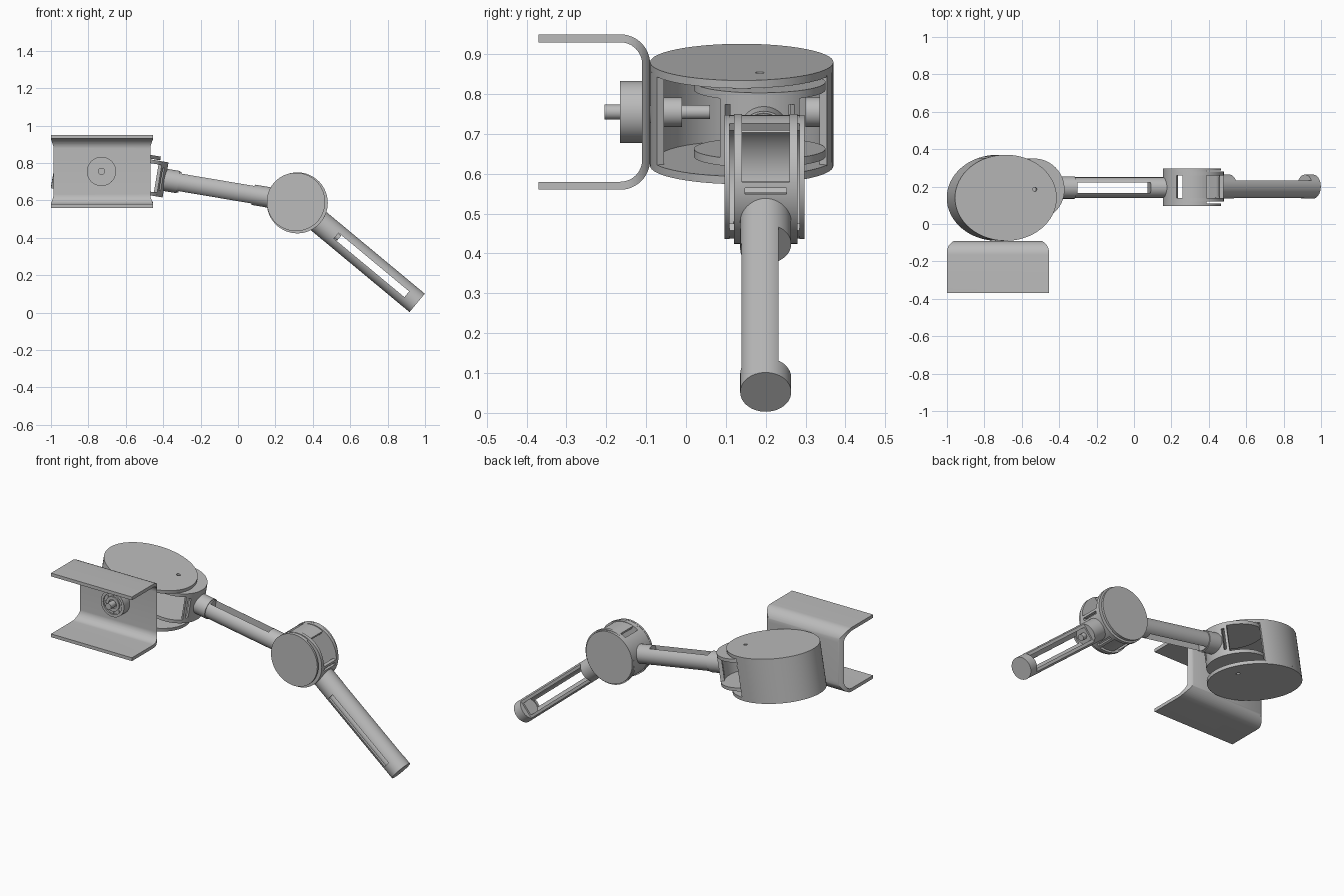
import bpy
import bmesh
from math import cos, sin, pi, radians
from mathutils import Matrix, Vector

if "Cube" in bpy.data.objects:
    bpy.data.objects.remove(bpy.data.objects["Cube"])

grey = bpy.data.materials.new("plain grey")
grey.use_nodes = True
colour = (0.5, 0.5, 0.5, 1)
grey.diffuse_color = colour
grey.node_tree.nodes["Principled BSDF"].inputs["Base Color"].default_value = colour
parts = []


# Outline helpers
def arc(cx, cy, rx, ry, a0, a1, n):
    return [(cx + rx * cos(radians(a0 + (a1 - a0) * i / n)),
             cy + ry * sin(radians(a0 + (a1 - a0) * i / n))) for i in range(n + 1)]


def disc(r, ry=None, cx=0, cy=0):
    return arc(cx, cy, r, ry or r, 0, 360, 64)[:-1]


def sector(rx, ry, wall, a0, a1):
    return arc(0, 0, rx, ry, a0, a1, 40) + arc(0, 0, rx - wall, ry - wall, a1, a0, 40)


def rect(x0, x1, y0, y1):
    return [(x0, y0), (x1, y0), (x1, y1), (x0, y1)]


# Solid made by extruding an outline along the local z of a frame
def prism(name, outline, z0, z1, frame=Matrix()):
    bm = bmesh.new()
    face = bm.faces.new([bm.verts.new((x, y, z0)) for x, y in outline])
    top = bmesh.ops.extrude_face_region(bm, geom=[face])["geom"]
    verts = [v for v in top if isinstance(v, bmesh.types.BMVert)]
    bmesh.ops.translate(bm, verts=verts, vec=(0, 0, z1 - z0))
    bmesh.ops.recalc_face_normals(bm, faces=bm.faces)
    mesh = bpy.data.meshes.new(name)
    bm.to_mesh(mesh)
    bm.free()
    mesh.materials.append(grey)
    ob = bpy.data.objects.new(name, mesh)
    ob.matrix_world = frame
    bpy.context.collection.objects.link(ob)
    parts.append(ob)
    return ob


def cut(ob, outline, z0, z1, frame, operation='DIFFERENCE'):
    tool = prism("cutter", outline, z0, z1, frame)
    parts.remove(tool)
    mod = ob.modifiers.new("cut", 'BOOLEAN')
    mod.operation, mod.object = operation, tool
    bpy.context.view_layer.update()
    bpy.context.view_layer.objects.active = ob
    bpy.ops.object.modifier_apply(modifier=mod.name)
    bpy.data.objects.remove(tool)


def frame(pos, angle, axis):
    return Matrix.Translation(Vector(pos)) @ Matrix.Rotation(radians(angle), 4, axis)


UPPER, LOWER = 9.6, 39.7
shoulder = frame((-0.707, 0.14, 0.75), UPPER, 'Y')
shoulder_pivot = frame((-0.55, 0.185, 0.737), UPPER, 'Y')
knee = frame((0.31, 0.197, 0.592), 90, 'X')
knee_pivot = frame((0.317, 0.2, 0.587), 90, 'X') @ Matrix.Rotation(radians(-LOWER), 4, 'Z')
upper = frame((-0.55, 0.195, 0.737), 90 + UPPER, 'Y')
lower = frame((0.31, 0.2, 0.59), 90 + LOWER, 'Y')
motor = frame((-0.73, 0, 0.755), 90, 'X')

# Mounting channel with rounded bends and rounded rear corners
along_x = Matrix(((0, 0, 1, 0), (1, 0, 0, 0), (0, 1, 0, 0), (0, 0, 0, 1)))
channel = ([(-0.37, 0.95)] + arc(-0.165, 0.875, 0.075, 0.075, 90, 0, 12)
           + arc(-0.165, 0.635, 0.075, 0.075, 0, -90, 12) + [(-0.37, 0.56), (-0.37, 0.58)]
           + arc(-0.165, 0.635, 0.055, 0.055, -90, 0, 12)
           + arc(-0.165, 0.875, 0.055, 0.055, 0, 90, 12) + [(-0.37, 0.93)])
bracket = prism("mounting_bracket", channel, -1, -0.455, along_x)
corners = ([(-1, -0.4), (-0.455, -0.4)] + arc(-0.52, -0.15, 0.065, 0.065, 0, 90, 12)
           + arc(-0.935, -0.15, 0.065, 0.065, 90, 180, 12))
cut(bracket, corners, 0, 1.2, Matrix(), 'INTERSECT')

# Drive hub and axle through the bracket
prism("drive_hub", disc(0.078), 0.1, 0.157, motor)
for name, r0, r1 in (("hub_rim", 0.062, 0.078), ("hub_collar", 0.026, 0.044)):
    ring = prism(name, disc(r1), 0.15, 0.165, motor)
    cut(ring, disc(r0), 0.1, 0.2, motor)
for i in range(8):
    a = pi * i / 4
    prism("hub_bolt", disc(0.006, None, 0.053 * cos(a), 0.053 * sin(a)), 0.15, 0.162, motor)
prism("drive_shaft", disc(0.019), 0.15, 0.205, motor)
prism("inner_boss", disc(0.037), 0.01, 0.1, motor)
prism("inner_axle", disc(0.018), -0.06, 0.02, motor)
prism("rear_boss", disc(0.037), -0.36, -0.3, motor)

# Shoulder drum: oval plates with an open-sided wall
RX, RY = 0.276, 0.23
prism("shoulder_wall", sector(RX, RY, 0.02, 68, 292), -0.115, 0.115, shoulder)
for name, z in (("shoulder_bottom_plate", -0.132), ("shoulder_top_plate", 0.112)):
    plate = prism(name, disc(RX, RY), z, z + 0.02, shoulder)
    cut(plate, disc(0.011), -0.2, 0.2, shoulder_pivot)


# Fork: two round plates joined by a short curved wall with side slots
def fork(name, f, radius, half, thick):
    wall = prism(name + "_wall", sector(radius, radius, 0.022, -37, 37), -half, half, f)
    for a in (-29, 29):
        turned = f @ Matrix.Rotation(radians(a), 4, 'Z')
        cut(wall, rect(0.1, 0.2, -0.008, 0.008), -half * 0.65, half * 0.65, turned)
    for side in (-1, 1):
        z0, z1 = sorted((side * half, side * (half - thick)))
        prism(name + "_plate", disc(radius), z0, z1, f)


fork("shoulder_fork", shoulder_pivot, 0.165, 0.095, 0.02)
fork("knee_fork", knee_pivot, 0.163, 0.08, 0.02)

# Upper arm tube with a slot through it from top to bottom
tube = prism("upper_arm", disc(0.055), 0.145, 0.735, upper)
cut(tube, rect(-0.1, 0.1, -0.028, 0.028), 0.243, 0.64, upper)
collar = prism("upper_arm_collar", disc(0.06), 0.145, 0.235, upper)

# Knee housing: round cheeks and a half wall with slots
shell = prism("knee_wall", sector(0.155, 0.155, 0.02, 60, 300), -0.095, 0.095, knee)
for a in (116, 244):
    turned = knee @ Matrix.Rotation(radians(a), 4, 'Z')
    cut(shell, rect(0.1, 0.2, -0.018, 0.018), -0.078, 0.078, turned)
for z in (-0.1, 0.088):
    prism("knee_cheek", disc(0.156), z, z + 0.012, knee)

# Lower arm tube: hollow, open at the back, slotted at the front
tube = prism("lower_arm", disc(0.064), 0.145, 0.842, lower)
cut(tube, disc(0.05), 0.27, 0.775, lower)
cut(tube, rect(-0.1, 0.1, 0.032, 0.1), 0.26, 0.785, lower)
cut(tube, rect(-0.02, 0.02, -0.1, 0), 0.28, 0.77, lower)
prism("lower_arm_peg", disc(0.018), 0.24, 0.3, lower)

# Smooth round sides, keep edges crisp
bpy.ops.object.select_all(action='DESELECT')
for ob in parts:
    ob.select_set(True)
bpy.context.view_layer.objects.active = parts[0]
bpy.ops.object.shade_smooth_by_angle(angle=radians(30))
